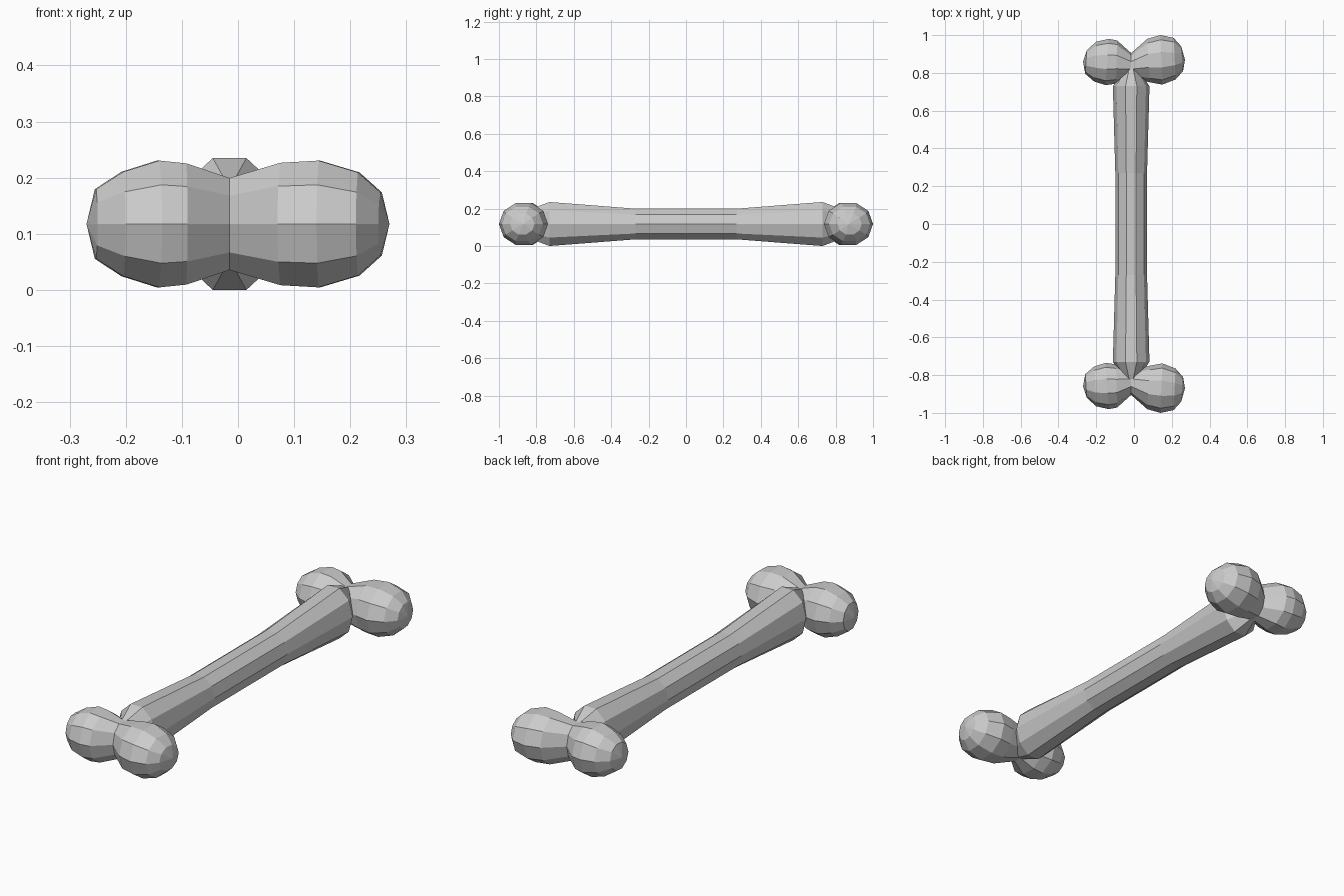
import bpy, bmesh, math
from mathutils import Vector

if "Cube" in bpy.data.objects:
    bpy.data.objects.remove(bpy.data.objects["Cube"])

SIDES = 10
ZC = 0.1175          # height of the bone's long axis
XC = -0.015          # the shaft sits slightly off centre


def loft(name, rings, tip=None):
    """Skin rings given as (point A, point B, half height) in plan view."""
    bm = bmesh.new()
    loops = []
    for a, b, h in rings:
        a, b = Vector((*a, ZC)), Vector((*b, ZC))
        mid, half = (a + b) / 2, (a - b) / 2
        loop = []
        for i in range(SIDES):
            t = 2 * math.pi * i / SIDES
            up = Vector((0, 0, h * math.sin(t) / math.sin(math.radians(72))))
            loop.append(bm.verts.new(mid + half * math.cos(t) + up))
        loops.append(loop)
    for l0, l1 in zip(loops, loops[1:]):
        for i in range(SIDES):
            j = (i + 1) % SIDES
            bm.faces.new((l0[i], l0[j], l1[j], l1[i]))
    bm.faces.new(loops[0])
    if tip:
        end = bm.verts.new((*tip, ZC))
        for i in range(SIDES):
            bm.faces.new((loops[-1][i], loops[-1][(i + 1) % SIDES], end))
    else:
        bm.faces.new(loops[-1])
    bmesh.ops.recalc_face_normals(bm, faces=bm.faces)
    mesh = bpy.data.meshes.new(name)
    bm.to_mesh(mesh)
    bm.free()
    obj = bpy.data.objects.new(name, mesh)
    bpy.context.collection.objects.link(obj)
    return obj


# Shaft: waisted ten-sided column with tapered ends
half = [(0.27, 0.084, 0.082), (0.73, 0.097, 0.1175), (0.84, 0.022, 0.076)]
stations = [(-y, r, h) for y, r, h in reversed(half)] + half
loft("shaft", [((XC + r, y), (XC - r, y), h) for y, r, h in stations])

# Knobs: rounded lobes meeting in a valley, mirrored to the other end
valley = ((XC, 0.905), (XC, 0.775), 0.082)
lobes = {
    "right_knob": ([valley,
                    ((0.07, 0.98), (0.085, 0.75), 0.109),
                    ((0.14, 1.0), (0.15, 0.738), 0.113),
                    ((0.21, 0.985), (0.22, 0.765), 0.092),
                    ((0.25, 0.94), (0.26, 0.81), 0.056)], (0.27, 0.87)),
    "left_knob": ([valley,
                   ((-0.09, 0.972), (-0.095, 0.743), 0.108),
                   ((-0.135, 0.98), (-0.15, 0.735), 0.113),
                   ((-0.20, 0.965), (-0.212, 0.755), 0.093),
                   ((-0.25, 0.92), (-0.258, 0.795), 0.062)], (-0.27, 0.86)),
}
for name, (rings, tip) in lobes.items():
    mirror = loft(name, rings, tip).modifiers.new("both_ends", 'MIRROR')
    mirror.use_axis = (False, True, False)
    mirror.use_mirror_merge = False
